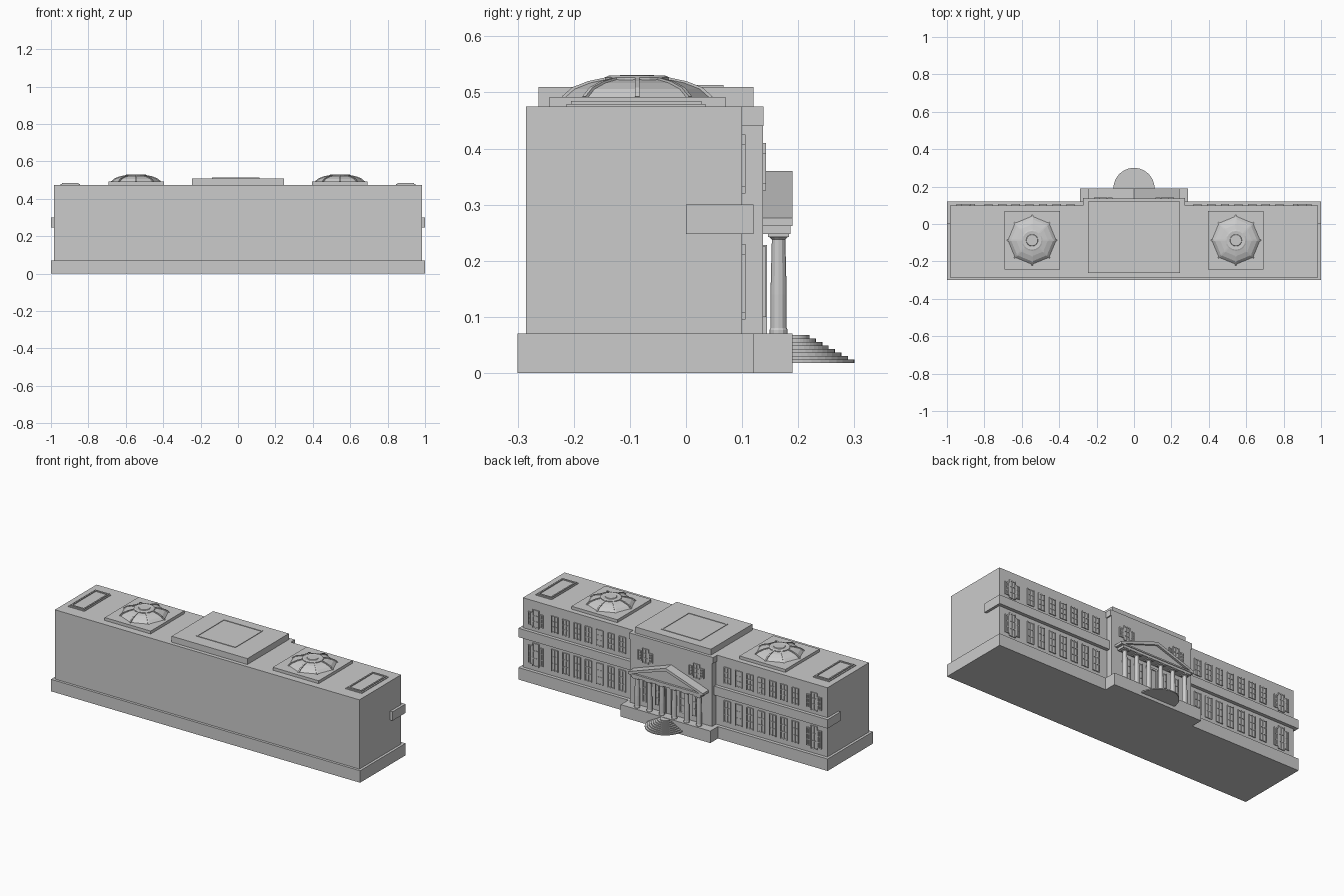
import bpy, bmesh
from math import sin, cos, pi
from mathutils import Matrix

if "Cube" in bpy.data.objects:
    bpy.data.objects.remove(bpy.data.objects["Cube"])


def finish(name, bm, mirror=False):
    bmesh.ops.recalc_face_normals(bm, faces=bm.faces[:])
    me = bpy.data.meshes.new(name)
    bm.to_mesh(me)
    bm.free()
    ob = bpy.data.objects.new(name, me)
    bpy.context.collection.objects.link(ob)
    if mirror:
        ob.modifiers.new("mirror", 'MIRROR').use_axis[0] = True
    return ob


def add_box(bm, x0, x1, y0, y1, z0, z1):
    m = Matrix.Translation(((x0 + x1) / 2, (y0 + y1) / 2, (z0 + z1) / 2)) \
        @ Matrix.Diagonal((x1 - x0, y1 - y0, z1 - z0, 1))
    bmesh.ops.create_cube(bm, size=1, matrix=m)


def boxes(name, items, mirror=False):
    bm = bmesh.new()
    for b in items:
        add_box(bm, *b)
    return finish(name, bm, mirror)


def add_prism(bm, pts, vec):
    f = bm.faces.new([bm.verts.new(p) for p in pts])
    r = bmesh.ops.extrude_face_region(bm, geom=[f])
    bm.faces.new([v for v in f.verts]) if not f.is_valid else None
    bmesh.ops.translate(bm, vec=vec, verts=[v for v in r['geom'] if isinstance(v, bmesh.types.BMVert)])


def add_lathe(bm, prof, n, cx, cy):
    rings = [[bm.verts.new((cx + r * cos(2 * pi * i / n), cy + r * sin(2 * pi * i / n), z))
              for i in range(n)] for r, z in prof]
    for a, b in zip(rings, rings[1:]):
        for i in range(n):
            j = (i + 1) % n
            bm.faces.new((a[i], a[j], b[j], b[i]))
    bm.faces.new(rings[0])
    bm.faces.new(rings[-1])


def frame(x0, x1, y0, y1, z0, z1, t):
    # flat rectangular rim lying on a roof
    return [(x0, x1, y0, y0 + t, z0, z1), (x0, x1, y1 - t, y1, z0, z1),
            (x0, x0 + t, y0 + t, y1 - t, z0, z1), (x1 - t, x1, y0 + t, y1 - t, z0, z1)]


def window(cx, y, z0, z1, w, rows=3):
    # pane grid standing slightly proud of the wall
    t, d, h = .005, .006, w / 2
    out = [(cx + s * (h - t / 2) - t / 2, cx + s * (h - t / 2) + t / 2, y - .004, y + d, z0, z1)
           for s in (-1, 0, 1)]
    for k in range(rows + 1):
        z = z0 + (z1 - z0 - t) * k / rows
        out.append((cx - h, cx + h, y - .004, y + d - .001, z, z + t))
    out.append((cx - h, cx + h, y - .004, y + .002, z0, z1))
    return out


def triple(cx, y, z0, z1):
    return (window(cx, y, z0, z1, .042)
            + window(cx - .036, y, z0 + .012, z1 - .018, .026)
            + window(cx + .036, y, z0 + .012, z1 - .018, .026))


# plinth, wings and central block
boxes("plinth", [(-1, 1, -.30, .12, 0, .07)])
boxes("porch_base", [(-.29, .29, .12, .19, 0, .07)])
boxes("wings", [(.265, .985, -.285, .10, .07, .475)], True)
boxes("central_block", [(-.265, .265, -.285, .137, .07, .475)])
boxes("central_cornice", [(.265, .272, .08, .138, .44, .475)], True)
boxes("floor_ledge", [(.265, 1, 0, .12, .248, .30)], True)

# roof pieces
boxes("central_roof_slab", [(-.245, .245, -.263, .12, .475, .51)])
boxes("central_skylight", frame(-.14, .115, -.188, .067, .51, .513, .008))
boxes("dome_pads", [(.395, .692, -.243, .07, .475, .492)], True)
boxes("end_skylights", [(.845, .95, -.213, .035, .475, .479)]
      + frame(.852, .942, -.205, .028, .479, .485, .008), True)

# faceted glass domes with ribs and top ring
DX, DY = .545, -.087
prof = [(.131, .490), (.113, .506), (.085, .517), (.052, .524)]
bm = bmesh.new()
add_lathe(bm, prof, 8, DX, DY)
finish("domes", bm, True)
bm = bmesh.new()
for k in range(8):
    rot = Matrix.Translation((DX, DY, 0)) @ Matrix.Rotation(k * pi / 4, 4, 'Z')
    side = [(r + .003, z + .003) for r, z in prof] + [(r - .003, z - .003) for r, z in reversed(prof)]
    add_prism(bm, [rot @ Matrix.Translation((r, -.004, z)) @ Matrix.Identity(4).translation for r, z in side],
              rot.to_3x3() @ Matrix.Translation((0, .008, 0)).translation)
finish("dome_ribs", bm, True)
bm = bmesh.new()
add_lathe(bm, [(.057, .521), (.057, .527), (.050, .530), (.032, .528), (.030, .531)], 16, DX, DY)
finish("dome_caps", bm, True)

# wing windows on two floors
w = []
for z0, z1 in ((.095, .23), (.32, .425)):
    w += triple(.90, .10, z0, z1)
    for k in range(7):
        w += window(.34 + k * .073, .10, z0 + .005, z1 - .005, .044)
boxes("wing_windows", w, True)

# central windows and doorway behind the columns
w = triple(.165, .137, .325, .41)
for x in (.08, .16):
    w += window(x, .137, .10, .225, .042)
boxes("central_windows", w, True)
boxes("doorway", [(-.036, -.028, .13, .144, .07, .225), (.028, .036, .13, .144, .07, .225),
                  (-.036, .036, .13, .144, .217, .228), (-.028, .028, .13, .139, .07, .217),
                  (-.003, .003, .13, .142, .07, .217)])

# portico columns
bm = bmesh.new()
for x in (.04, .12, .20):
    add_lathe(bm, [(.016, .07), (.016, .077), (.0145, .08), (.0145, .14), (.012, .238),
                   (.017, .243)], 12, x, .165)
    add_box(bm, x - .019, x + .019, .146, .184, .242, .249)
finish("columns", bm, True)

# pediment: beam, recessed triangle and raking rim
boxes("porch_beam", [(-.225, .225, .137, .186, .248, .266), (-.238, .238, .137, .19, .262, .27)])
bm = bmesh.new()
add_prism(bm, [(-.22, .137, .266), (.22, .137, .266), (0, .137, .35)], (0, .041, 0))
finish("pediment_panel", bm)
bm = bmesh.new()
add_prism(bm, [(-.242, .137, .262), (0, .137, .342), (.242, .137, .262),
               (.242, .137, .276), (0, .137, .36), (-.242, .137, .276)], (0, .053, 0))
finish("pediment_rim", bm)

# half-round entrance steps
bm = bmesh.new()
N = 8
for k in range(N):
    r, z = .11 - .08 * k / (N - 1), .018 + .05 * k / N
    add_prism(bm, [(r * cos(pi * i / 20), .19 + r * sin(pi * i / 20), z) for i in range(21)],
              (0, 0, .05 / N))
finish("entrance_steps", bm)
